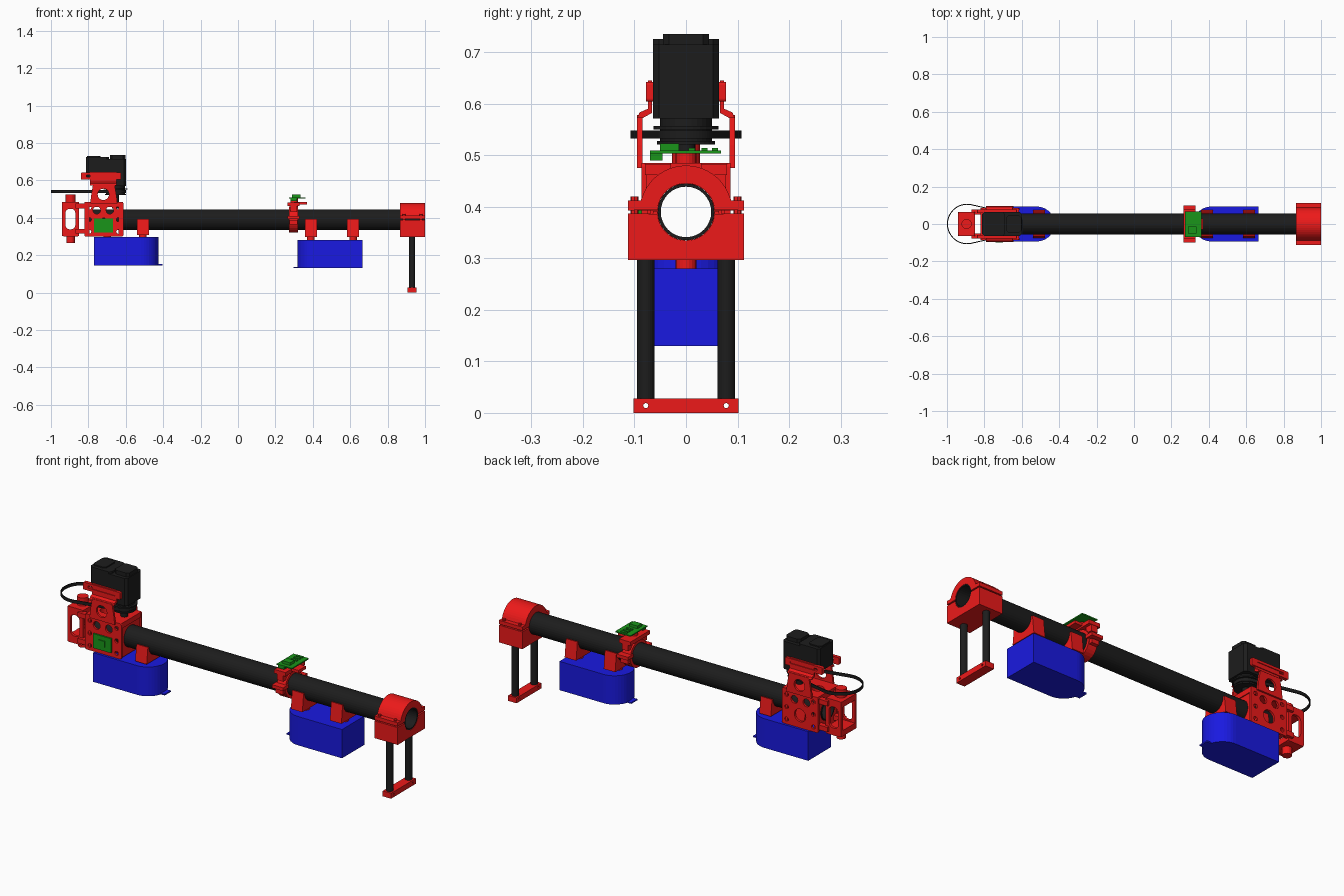
import bpy, bmesh, math
from mathutils import Matrix

if "Cube" in bpy.data.objects:
    bpy.data.objects.remove(bpy.data.objects["Cube"])


def material(name, rgb):
    m = bpy.data.materials.new(name)
    m.diffuse_color = (*rgb, 1)
    m.use_nodes = True
    m.node_tree.nodes["Principled BSDF"].inputs["Base Color"].default_value = m.diffuse_color
    return m


RED = material("red", (0.85, 0.01, 0.01))
BLACK = material("black", (0.012, 0.012, 0.012))
BLUE = material("blue", (0.01, 0.01, 0.75))
GREEN = material("green", (0.01, 0.3, 0.01))

# plane axes for each extrusion direction: (u, v, w) -> world
AXES = {"x": Matrix(((0, 0, 1), (1, 0, 0), (0, 1, 0))),
        "y": Matrix(((1, 0, 0), (0, 0, -1), (0, 1, 0))),
        "z": Matrix.Identity(3)}


def arc(u, v, r, a0=0, a1=360, n=24):
    full = a1 - a0 == 360
    k = n if full else n + 1
    return [(u + r * math.cos(math.radians(a0 + (a1 - a0) * i / n)),
             v + r * math.sin(math.radians(a0 + (a1 - a0) * i / n))) for i in range(k)]


def rect(u0, u1, v0, v1, r=0):
    if r == 0:
        return [(u0, v0), (u1, v0), (u1, v1), (u0, v1)]
    return (arc(u1 - r, v1 - r, r, 0, 90, 5) + arc(u0 + r, v1 - r, r, 90, 180, 5)
            + arc(u0 + r, v0 + r, r, 180, 270, 5) + arc(u1 - r, v0 + r, r, 270, 360, 5))


def plate(name, mat, axis, lo, hi, outline, holes=()):
    """Extrude a flat outline with holes along an axis between lo and hi."""
    cu = bpy.data.curves.new(name, "CURVE")
    cu.dimensions, cu.fill_mode, cu.extrude = "2D", "BOTH", (hi - lo) / 2
    for loop in [outline, *holes]:
        s = cu.splines.new("POLY")
        s.points.add(len(loop) - 1)
        for p, (u, v) in zip(s.points, loop):
            p.co = (u, v, 0, 1)
        s.use_cyclic_u = True
    tmp = bpy.data.objects.new("tmp", cu)
    bpy.context.collection.objects.link(tmp)
    dg = bpy.context.evaluated_depsgraph_get()
    me = bpy.data.meshes.new_from_object(tmp.evaluated_get(dg))
    bpy.data.objects.remove(tmp)
    mid = (lo + hi) / 2 * (-1 if axis == "y" else 1)
    me.transform(AXES[axis].to_4x4() @ Matrix.Translation((0, 0, mid)))
    bm = bmesh.new()
    bm.from_mesh(me)
    bmesh.ops.remove_doubles(bm, verts=bm.verts, dist=1e-5)
    bmesh.ops.recalc_face_normals(bm, faces=bm.faces)
    for f in bm.faces:
        f.smooth = False
    bm.to_mesh(me)
    bm.free()
    me.name = name
    me.materials.clear()
    me.materials.append(mat)
    ob = bpy.data.objects.new(name, me)
    bpy.context.collection.objects.link(ob)
    return ob


def box(name, mat, x0, x1, y0, y1, z0, z1):
    return plate(name, mat, "z", z0, z1, rect(x0, x1, y0, y1))


def rod(name, mat, x, y, z0, z1, r, n=20):
    return plate(name, mat, "z", z0, z1, arc(x, y, r, n=n))


def span(s, a, b):
    return sorted((s * a, s * b))


TZ = 0.39  # tube axis height

# main tube
plate("main_tube", BLACK, "x", -0.82, 0.999, arc(0, TZ, 0.055, n=32), [arc(0, TZ, 0.049, n=32)])

# end clamp: domed upper half and square lower half
plate("end_clamp_upper", RED, "x", 0.865, 1.0,
      [(0.113, 0.393), (0.113, 0.412), (0.088, 0.412)] + arc(0, TZ, 0.09, 18, 162, 20)
      + [(-0.088, 0.412), (-0.113, 0.412), (-0.113, 0.393)] + arc(0, TZ, 0.0555, 176, 4, 20))
plate("end_clamp_lower", RED, "x", 0.865, 1.0,
      [(-0.113, 0.387), (-0.113, 0.297), (0.113, 0.297), (0.113, 0.387)]
      + arc(0, TZ, 0.0555, -4, -176, 20))
for x in (0.887, 0.978):
    for y in (-0.1, 0.1):
        rod("clamp_bolt", RED, x, y, 0.385, 0.42, 0.008, 8)

# support legs and foot
for y in (-0.078, 0.078):
    plate("leg", BLACK, "z", 0.02, 0.3, arc(0.93, y, 0.017))
plate("foot", RED, "x", 0.906, 0.954, rect(-0.102, 0.102, 0, 0.028),
      [arc(y, 0.014, 0.005, n=10) for y in (-0.078, 0.078)])

# hanging tanks with one round end and a small spout tab
for name, x0, x1, z0, z1, d in (("rear", -0.77, -0.425, 0.145, 0.297, 1),
                                ("front", 0.665, 0.318, 0.13, 0.28, -1)):
    r = 0.093
    c = x1 - d * r
    end = [(c + d * (u - c), v) for u, v in arc(c, 0, r, -90, 90, 20)]
    plate(name + "_tank", BLUE, "z", z0, z1, [(x0, -r)] + end + [(x0, r)])
    a, b = sorted((x1 - d * 0.02, x1 + d * 0.02))
    box(name + "_tank_tab", BLUE, a, b, -0.025, 0.025, z0, z0 + 0.007)

# saddles between tube and tanks
for x, z0, low in ((-0.508, 0.307, 0.29), (-0.7, 0.307, 0.29), (0.39, 0.298, 0.275), (0.615, 0.298, 0.275)):
    plate("tank_saddle", RED, "x", x - 0.033, x + 0.033,
          [(-0.064, 0.392), (-0.074, z0), (0.074, z0), (0.064, 0.392)]
          + arc(0, TZ, 0.0555, 0, -180, 20))
    rod("saddle_boss", RED, x, 0, low, z0 + 0.02, 0.02)

# sensor clamp around the tube
plate("sensor_clamp", RED, "x", 0.272, 0.322, arc(0, TZ, 0.07, n=28), [arc(0, TZ, 0.0552, n=28)])
box("sensor_clamp_flange", RED, 0.265, 0.33, 0.055, 0.1, 0.393, 0.41)
box("sensor_clamp_flange", RED, 0.265, 0.33, -0.1, -0.055, 0.393, 0.41)
for s in (-1, 1):
    box("sensor_clamp_lug", RED, 0.275, 0.318, *span(s, 0.058, 0.085), 0.365, 0.387)
    box("sensor_clamp_ear", RED, 0.28, 0.315, *span(s, 0.04, 0.078), 0.43, 0.468)
box("sensor_base", RED, 0.265, 0.33, -0.08, 0.08, 0.462, 0.482)
box("sensor_shelf", RED, 0.3, 0.37, -0.03, 0.03, 0.47, 0.485)
rod("sensor_post", RED, 0.3, 0, 0.44, 0.505, 0.02)

# sensor circuit board with components
box("sensor_board", GREEN, 0.272, 0.36, -0.07, 0.068, 0.503, 0.509)
box("sensor_connector", GREEN, 0.28, 0.315, -0.07, -0.046, 0.49, 0.505)
box("sensor_chip", GREEN, 0.29, 0.335, -0.05, -0.014, 0.507, 0.523)
for y in (0.005, 0.03, 0.05):
    box("sensor_component", GREEN, 0.3, 0.335, y, y + 0.012, 0.507, 0.514)

# drive head: mirrored side plates, stepped brackets and motor bars
side_holes = ([arc(x, z, 0.011, n=12) for x in (-0.795, -0.64) for z in (0.325, 0.39, 0.455)]
              + [arc(-0.718, 0.365, 0.033), arc(-0.755, 0.44, 0.02), arc(-0.685, 0.44, 0.02)])
for s in (-1, 1):
    plate("head_side_plate", RED, "y", *span(s, 0.075, 0.086), rect(-0.822, -0.613, 0.3, 0.485, 0.008),
          side_holes)
    plate("motor_bracket", RED, "y", *span(s, 0.084, 0.095),
          [(-0.79, 0.475), (-0.645, 0.475), (-0.65, 0.52), (-0.66, 0.578), (-0.775, 0.578), (-0.785, 0.52)],
          [rect(-0.75, -0.69, 0.495, 0.555, 0.028)])
    plate("motor_bracket_step", RED, "x", -0.79, -0.65,
          [(s * 0.095, 0.572), (s * 0.09, 0.583), (s * 0.074, 0.59), (s * 0.074, 0.645), (s * 0.066, 0.645),
           (s * 0.066, 0.582), (s * 0.084, 0.572)])
    plate("motor_bar", RED, "y", *span(s, 0.06, 0.078), rect(-0.84, -0.625, 0.604, 0.642, 0.006),
          [rect(-0.81, -0.655, 0.617, 0.629, 0.004)])
plate("head_top_plate", RED, "z", 0.458, 0.485, rect(-0.82, -0.615, -0.08, 0.08),
      [arc(-0.76, 0, 0.03)])
for x in (-0.815, -0.64):
    plate("head_cross_plate", RED, "x", x, x + 0.02, rect(-0.08, 0.08, 0.302, 0.48),
          [arc(0, TZ, 0.0552, n=28)])

# idler frame at the far end
for s in (-1, 1):
    plate("idler_frame_side", RED, "y", *span(s, 0.05, 0.064), rect(-0.94, -0.85, 0.3, 0.485, 0.01),
          [rect(-0.922, -0.87, 0.338, 0.448, 0.022)])
    for z in (0.315, 0.45):
        box("idler_frame_link", RED, -0.87, -0.8, *span(s, 0.05, 0.078), z, z + 0.025)
for z in (0.302, 0.453):
    box("idler_frame_cap", RED, -0.94, -0.85, -0.06, 0.06, z, z + 0.03)
rod("idler_post", RED, -0.895, 0, 0.48, 0.525, 0.027)
rod("idler_foot", RED, -0.895, 0, 0.265, 0.305, 0.023)

# drive belt wrapped round a large idler path and the pulley
def belt_loop(off):
    return arc(-0.892, 0, 0.108 - off, 80, 280, 36) + arc(-0.655, 0, 0.056 - off, -80, 80, 24)


plate("drive_belt", BLACK, "z", 0.532, 0.548, belt_loop(0), [belt_loop(0.005)])

# pulley
rod("pulley_hub", BLACK, -0.655, 0, 0.525, 0.575, 0.05, 28)
for z, r in ((0.521, 0.056), (0.55, 0.063)):
    rod("pulley_flange", BLACK, -0.655, 0, z, z + 0.007, r, 28)
rod("pulley_shaft", BLACK, -0.655, 0, 0.45, 0.53, 0.018)

# motors: chamfered bodies side by side
def octagon(x0, x1, y, c=0.012):
    return [(x0 + c, -y), (x1 - c, -y), (x1, c - y), (x1, y - c), (x1 - c, y), (x0 + c, y), (x0, y - c), (x0, c - y)]


plate("motor_left", BLACK, "z", 0.605, 0.725, octagon(-0.812, -0.69, 0.064))
plate("motor_right", BLACK, "z", 0.571, 0.715, octagon(-0.72, -0.598, 0.064))
plate("motor_right_cap", BLACK, "z", 0.71, 0.735, octagon(-0.685, -0.602, 0.045))
plate("motor_left_cap", BLACK, "z", 0.72, 0.731, octagon(-0.808, -0.735, 0.045))
rod("motor_face_ring", BLACK, -0.655, 0, 0.56, 0.575, 0.045, 24)

# control board on the front side plate
box("control_board", GREEN, -0.77, -0.667, -0.094, -0.085, 0.322, 0.397)
box("control_chip", GREEN, -0.74, -0.7, -0.098, -0.092, 0.345, 0.375)
